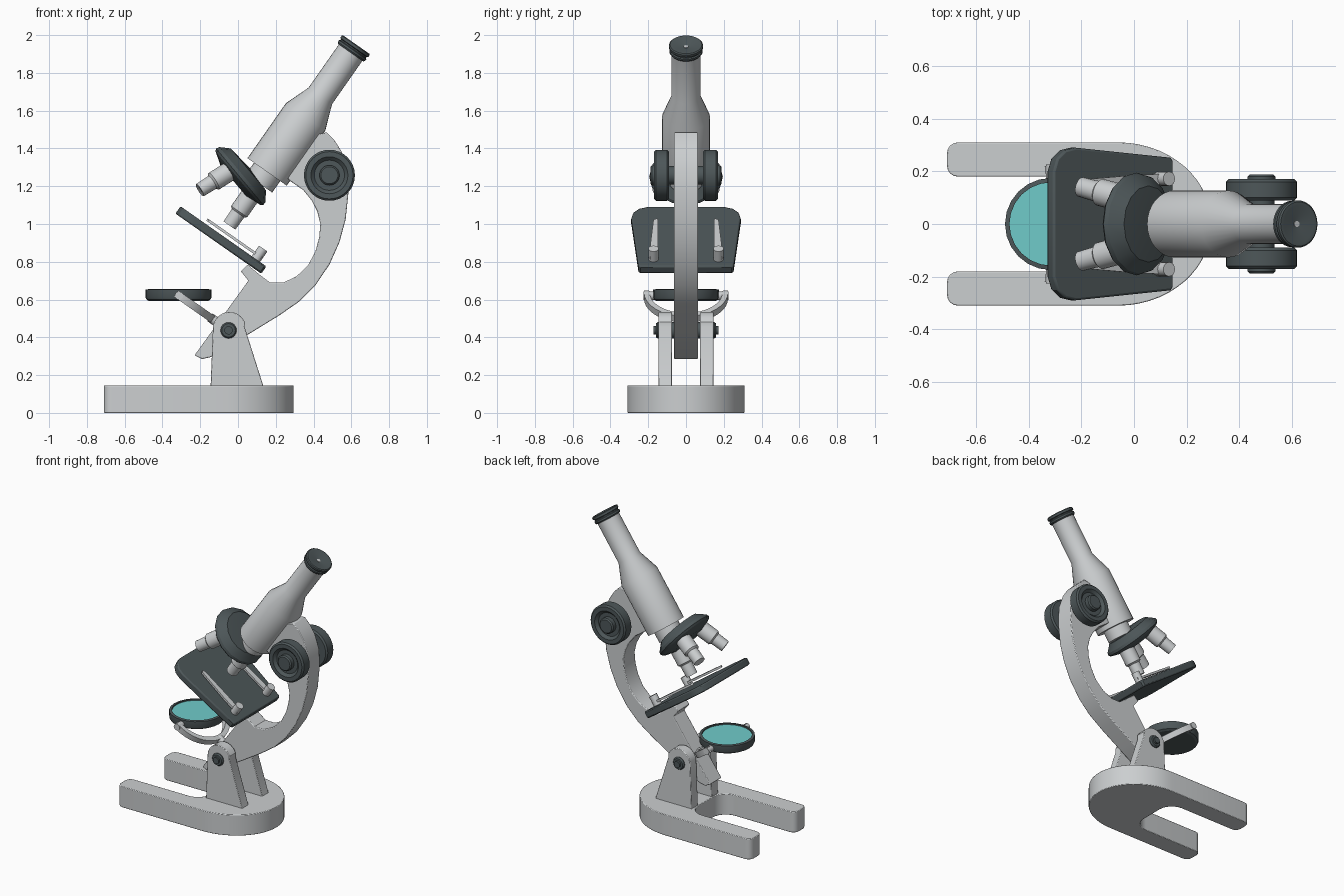
import bpy, bmesh, math
from mathutils import Matrix, Vector

if "Cube" in bpy.data.objects:
    bpy.data.objects.remove(bpy.data.objects["Cube"])

R, M = math.radians, Matrix
move = lambda x, y, z: M.Translation((x, y, z))
rot = lambda deg, axis: M.Rotation(R(deg), 4, axis)


def material(name, color):
    m = bpy.data.materials.new(name)
    m.diffuse_color = (*color, 1)
    m.use_nodes = True
    m.node_tree.nodes["Principled BSDF"].inputs["Base Color"].default_value = m.diffuse_color
    return m


LIGHT = material("light_grey_metal", (0.60, 0.62, 0.63))
DARK = material("dark_slate", (0.075, 0.095, 0.10))
TEAL = material("teal_glass", (0.16, 0.60, 0.59))


def finish(name, bm, mat, matrix, bevel=0):
    bmesh.ops.recalc_face_normals(bm, faces=bm.faces)
    me = bpy.data.meshes.new(name)
    bm.to_mesh(me)
    bm.free()
    ob = bpy.data.objects.new(name, me)
    bpy.context.collection.objects.link(ob)
    me.materials.append(mat)
    ob.matrix_world = matrix
    if bevel:
        b = ob.modifiers.new("bevel", 'BEVEL')
        b.width, b.segments, b.limit_method, b.angle_limit = bevel, 2, 'ANGLE', R(50)
    bpy.ops.object.select_all(action='DESELECT')
    ob.select_set(True)
    bpy.context.view_layer.objects.active = ob
    bpy.ops.object.shade_smooth_by_angle(angle=R(28))
    return ob


def lathe(name, profile, mat, matrix=M(), n=32):
    """Turn (radius, height) points about local z."""
    bm = bmesh.new()
    rings = []
    for r, z in profile:
        count = n if r > 0 else 1
        rings.append([bm.verts.new((r * math.cos(2 * math.pi * i / n),
                                    r * math.sin(2 * math.pi * i / n), z)) for i in range(count)])
    for a, b in zip(rings, rings[1:]):
        for i in range(n):
            j = (i + 1) % n
            quad = [a[i % len(a)], a[j % len(a)], b[j % len(b)], b[i % len(b)]]
            bm.faces.new(list(dict.fromkeys(quad)))
    return finish(name, bm, mat, matrix)


def rod(name, r, z0, z1, mat, matrix=M(), n=24):
    return lathe(name, [(0, z0), (r, z0), (r, z1), (0, z1)], mat, matrix, n)


def prism(name, pts, a, b, mat, matrix=M(), axis='Z', bevel=0):
    """Extrude an outline from a to b along z, or an (x, z) outline along y."""
    bm = bmesh.new()
    put = (lambda p, h: (p[0], p[1], h)) if axis == 'Z' else (lambda p, h: (p[0], h, p[1]))
    lo = [bm.verts.new(put(p, a)) for p in pts]
    hi = [bm.verts.new(put(p, b)) for p in pts]
    bm.faces.new(lo)
    bm.faces.new(hi)
    for i in range(len(pts)):
        j = (i + 1) % len(pts)
        bm.faces.new([lo[i], lo[j], hi[j], hi[i]])
    return finish(name, bm, mat, matrix, bevel)


def arc(cx, cy, rx, ry, a0, a1, n):
    return [(cx + rx * math.cos(R(a0 + (a1 - a0) * i / n)),
             cy + ry * math.sin(R(a0 + (a1 - a0) * i / n))) for i in range(n + 1)]


def mirrored(half):
    return half + [(x, -y) for x, y in reversed(half) if y > 1e-6]


# Horseshoe base
half = (arc(-0.25, 0.08, 0.10, 0.10, 0, 90, 6)
        + arc(-0.67, 0.22, 0.04, 0.04, 270, 180, 4)
        + arc(-0.67, 0.27, 0.04, 0.04, 180, 90, 4)
        + arc(-0.06, 0, 0.355, 0.31, 90, 0, 14))
prism("base", mirrored(half), 0, 0.145, LIGHT, bevel=0.004)

# Hinge supports and bolts
support = [(-0.145, 0.14), (0.135, 0.14), (0.035, 0.455)] + arc(-0.045, 0.44, 0.09, 0.095, 25, 165, 8)
for s, side in ((1, "back"), (-1, "front")):
    prism(side + "_support", support, s * 0.075, s * 0.145, LIGHT, axis='Y', bevel=0.004)
    lathe(side + "_hinge_bolt", [(0, 0.06), (0.043, 0.06), (0.043, 0.15), (0.036, 0.16), (0.022, 0.16),
                                 (0.022, 0.173), (0, 0.173)],
          DARK, move(-0.05, 0, 0.437) @ rot(-90 * s, 'X'), 16)

# Curved arm
arm = [(-0.23, 0.305), (-0.19, 0.285), (-0.145, 0.295), (0.07, 0.425), (0.22, 0.517), (0.325, 0.59),
       (0.41, 0.675), (0.485, 0.787), (0.537, 0.903), (0.57, 1.025), (0.585, 1.168), (0.58, 1.29),
       (0.548, 1.385), (0.51, 1.444), (0.468, 1.486), (0.33, 1.45), (0.22, 1.28), (0.28, 1.225),
       (0.345, 1.18), (0.39, 1.125), (0.42, 1.066), (0.436, 1.0), (0.43, 0.93), (0.41, 0.855),
       (0.37, 0.78), (0.31, 0.723), (0.24, 0.69), (0.17, 0.69), (0.11, 0.735), (0.05, 0.785),
       (0.015, 0.75), (0.055, 0.70)]
prism("arm", arm, -0.063, 0.063, LIGHT, axis='Y', bevel=0.005)

# Focus knobs
rod("focus_axle", 0.05, -0.1, 0.1, DARK, move(0.484, 0, 1.258) @ rot(90, 'X'))
for s, side in ((1, "back"), (-1, "front")):
    lathe(side + "_focus_knob",
          [(0, 0.09), (0.125, 0.09), (0.135, 0.10), (0.135, 0.16), (0.125, 0.17), (0.098, 0.17),
           (0.08, 0.152), (0.053, 0.152), (0.053, 0.18), (0.045, 0.188), (0, 0.188)],
          DARK, move(0.484, 0, 1.258) @ rot(-90 * s, 'X'))

# Everything on the optical axis lives in a frame tilted about the hinge
TILT = move(-0.05, 0, 0.437) @ rot(35, 'Y')
TUBE = TILT @ move(-0.314, 0, 0)
lathe("body_tube", [(0, 0.804), (0.127, 0.804), (0.127, 1.16), (0.076, 1.295), (0.076, 1.59), (0, 1.59)],
      LIGHT, TUBE)
lathe("eyepiece", [(0, 1.575), (0.082, 1.575), (0.088, 1.583), (0.088, 1.594), (0.082, 1.598), (0.082, 1.604),
                   (0.09, 1.608), (0.09, 1.622), (0.084, 1.627), (0.07, 1.627), (0.018, 1.612), (0, 1.612)],
      DARK, TUBE)
rod("eyepiece_lens", 0.012, 1.60, 1.615, LIGHT, TUBE, 12)
rod("tube_neck", 0.085, 0.73, 0.81, LIGHT, TUBE)

# Revolving nosepiece with three objectives
NOSE = TILT @ move(-0.418, 0, 0.70) @ rot(15, 'Y')
lathe("nosepiece", [(0, -0.04), (0.11, -0.04), (0.185, -0.012), (0.195, 0), (0.19, 0.018),
                    (0.145, 0.06), (0, 0.07)], DARK, NOSE, 16)
for k in range(3):
    lathe("objective_%d" % (k + 1),
          [(0, 0), (0.052, 0), (0.052, -0.125), (0.04, -0.135), (0.038, -0.215), (0.02, -0.215), (0, -0.21)],
          LIGHT, NOSE @ rot(120 * k, 'Z') @ move(0.107, 0, 0) @ rot(-15, 'Y'), 20)

# Stage with spring clips
stage = [(-0.03, 0.24), (-0.04, 0.252), (-0.48, 0.29), (-0.53, 0.28), (-0.567, 0.25), (-0.585, 0.20)]
prism("stage", mirrored(stage), 0.345, 0.392, DARK, TILT, bevel=0.008)
for s, side in ((1, "back"), (-1, "front")):
    clip = [(-0.43, 0.153 * s), (-0.41, 0.147 * s), (-0.20, 0.148 * s), (-0.08, 0.152 * s),
            (-0.075, 0.19 * s), (-0.20, 0.188 * s), (-0.42, 0.172 * s)]
    prism(side + "_stage_clip", clip, 0.408, 0.422, LIGHT, TILT)
    rod(side + "_clip_pin", 0.027, 0.38, 0.46, LIGHT, TILT @ move(-0.098, 0.172 * s, 0), 16)

# Mirror, its half-ring yoke, pivots and stem
MIRROR = move(-0.315, 0, 0)
lathe("mirror_frame", [(0, 0.592), (0.155, 0.592), (0.17, 0.6), (0.175, 0.612), (0.175, 0.652), (0.158, 0.655),
                       (0.158, 0.64), (0, 0.64)], DARK, MIRROR, 24)
rod("mirror_glass", 0.158, 0.635, 0.646, TEAL, MIRROR, 24)
YOKE = TILT @ move(-0.32, 0, 0)
prism("mirror_yoke", arc(0, 0, 0.22, 0.222, -95, 95, 24) + arc(0, 0, 0.188, 0.192, 95, -95, 24),
      -0.02, 0.02, LIGHT, YOKE)
for s, side in ((1, "back"), (-1, "front")):
    rod(side + "_mirror_pivot", 0.022, 0.165, 0.226, LIGHT, YOKE @ rot(-90 * s, 'X'), 16)
rod("yoke_stem", 0.025, 0.20, 0.28, LIGHT, YOKE @ rot(90, 'Y'), 16)
